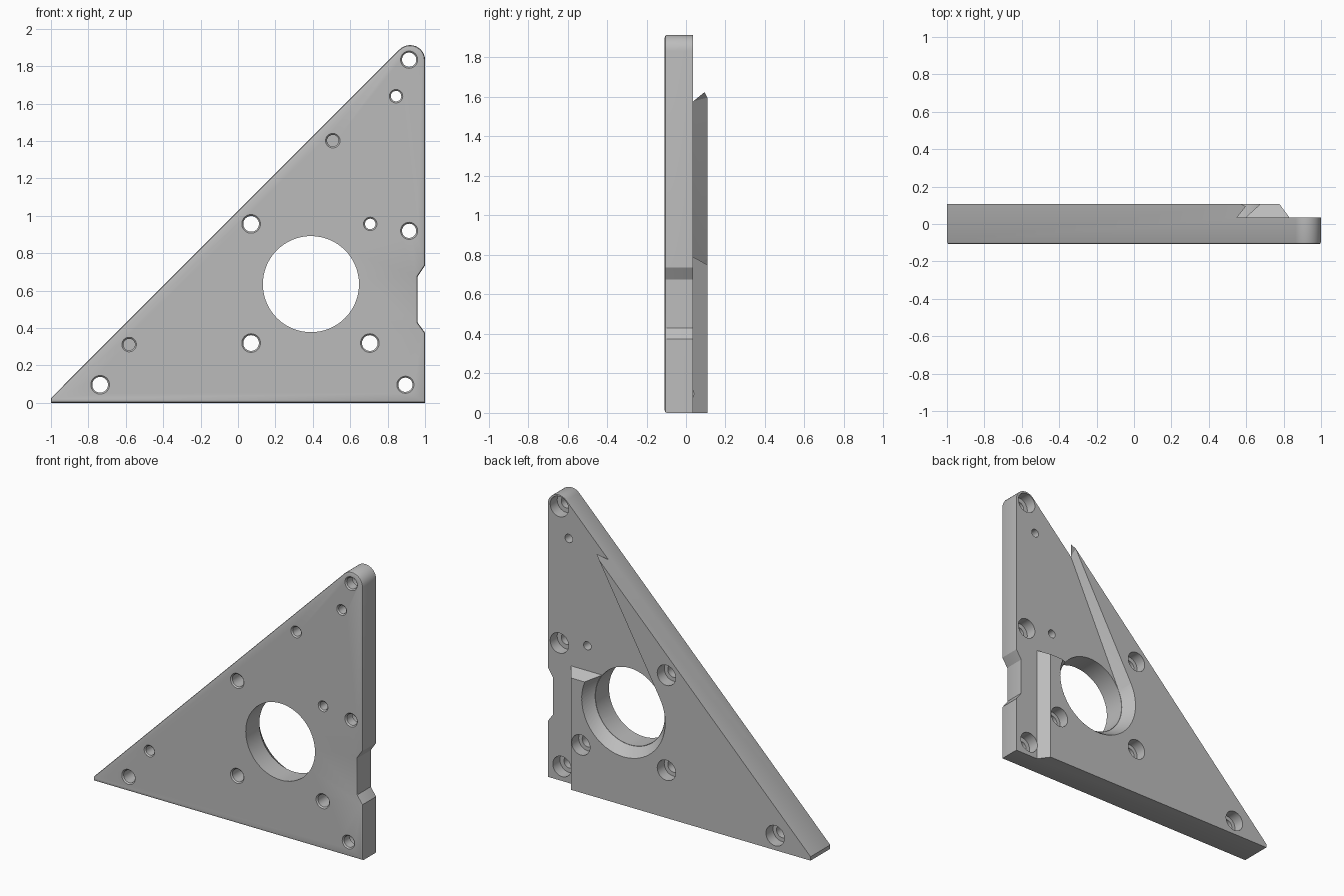
import bpy, bmesh
from math import sin, cos, pi, asin, acos, atan2, hypot, radians

if "Cube" in bpy.data.objects:
    bpy.data.objects.remove(bpy.data.objects["Cube"])

FRONT, STEP, BACK = -0.108, 0.036, 0.108
CX, CZ, BORE = 0.39, 0.635, 0.257

grey = bpy.data.materials.new("plain grey")
grey.use_nodes = True
colour = (0.5, 0.5, 0.5, 1)
grey.diffuse_color = colour
grey.node_tree.nodes["Principled BSDF"].inputs["Base Color"].default_value = colour


def loft(name, rings):
    """Closed solid through rings of (y, [(x, z), ...])."""
    bm = bmesh.new()
    loops = [[bm.verts.new((x, y, z)) for x, z in pts] for y, pts in rings]
    n = len(loops[0])
    for a, b in zip(loops, loops[1:]):
        for i in range(n):
            j = (i + 1) % n
            bm.faces.new((a[i], a[j], b[j], b[i]))
    bm.faces.new(loops[0])
    bm.faces.new(loops[-1])
    bmesh.ops.recalc_face_normals(bm, faces=bm.faces)
    mesh = bpy.data.meshes.new(name)
    bm.to_mesh(mesh)
    bm.free()
    mesh.materials.append(grey)
    obj = bpy.data.objects.new(name, mesh)
    bpy.context.collection.objects.link(obj)
    return obj


def circle(x, z, r, n=32):
    return [(x + r * cos(2 * pi * i / n), z + r * sin(2 * pi * i / n)) for i in range(n)]


def turned(name, x, z, steps, n=32):
    return loft(name, [(y, circle(x, z, r, n)) for y, r in steps])


# Triangular plate with a rounded top and a notch in the long upright edge
outline = [(-1, 0), (1, 0), (1, 0.375), (0.96, 0.43), (0.96, 0.675), (1, 0.735)]
for i in range(13):
    a = radians(135 * i / 12)
    outline.append((0.92 + 0.08 * cos(a), 1.833 + 0.08 * sin(a)))
outline.append((-1, 0.026))
plate = loft("plate", [(FRONT, outline), (BACK, outline)])

# Small chamfer around the front face
bm = bmesh.new()
bm.from_mesh(plate.data)
rim = [e for e in bm.edges if all(v.co.y < 0 for v in e.verts)]
bmesh.ops.bevel(bm, geom=rim, offset=0.012, segments=2, profile=0.5, affect='EDGES')
bm.to_mesh(plate.data)
bm.free()


# Recess in the back: sloped walls around the bore, the stub and the long rib
def recess_ring(d):
    e = 0.053 * d
    r = BORE + 0.002 + e
    tx, tz = 0.55 - 0.026 * d, 1.575 - 0.026 * d
    dx, dz = tx - CX, tz - CZ
    tangent = atan2(dz, dx) + acos(r / hypot(dx, dz)) - 2 * pi
    px, pz = CX + r * cos(tangent), CZ + r * sin(tangent)
    top = 0.79 - 0.04 * d
    start = asin((top - CZ) / r)
    pts = [(2 * tx - px, 2 * tz - pz), (1.5, 2.5), (1.5, -0.3), (0.83 - e, -0.3), (0.83 - e, top)]
    for i in range(49):
        a = start + (tangent - start) * i / 48
        pts.append((CX + r * cos(a), CZ + r * sin(a)))
    return pts


slope = BACK - STEP
cutters = [loft("recess_cutter", [(STEP + d * slope, recess_ring(d)) for d in (0, 1.4)])]

# Large bore
cutters.append(turned("bore_cutter", CX, CZ, [(-0.3, BORE), (STEP + 0.01, BORE)], 64))


# Screw holes with a front chamfer and a wide seat at the back
def hole(x, z, r, seat=None, end=0.2):
    steps = [(FRONT - 0.01, r + 0.018), (FRONT + 0.008, r)]
    if seat is None:
        steps.append((end, r))
    else:
        steps += [(seat, r), (seat + 0.0005, 0.068), (end, 0.068)]
    cutters.append(turned("hole_cutter", x, z, steps))


for x, z in [(0.915, 1.835), (0.915, 0.92), (0.895, 0.097)]:
    hole(x, z, 0.038, seat=STEP - 0.075)
for x, z in [(0.07, 0.957), (0.07, 0.32), (0.705, 0.32), (-0.737, 0.097)]:
    hole(x, z, 0.042, seat=BACK - 0.075)
for x, z in [(0.845, 1.64), (0.707, 0.957)]:
    hole(x, z, 0.028)
for x, z in [(0.507, 1.402), (-0.582, 0.312)]:
    hole(x, z, 0.031, end=0.02)

for cutter in cutters:
    cutter.hide_render = True
    cutter.hide_viewport = True
    mod = plate.modifiers.new(cutter.name, 'BOOLEAN')
    mod.operation = 'DIFFERENCE'
    mod.solver = 'EXACT'
    mod.object = cutter

# Bake the cuts and drop the cutters
bpy.context.view_layer.update()
deps = bpy.context.evaluated_depsgraph_get()
cut_mesh = bpy.data.meshes.new_from_object(plate.evaluated_get(deps))
plate.modifiers.clear()
plate.data = cut_mesh
for cutter in cutters:
    bpy.data.objects.remove(cutter)

bpy.ops.object.select_all(action='DESELECT')
plate.select_set(True)
bpy.context.view_layer.objects.active = plate
bpy.ops.object.shade_smooth_by_angle(angle=radians(30))
